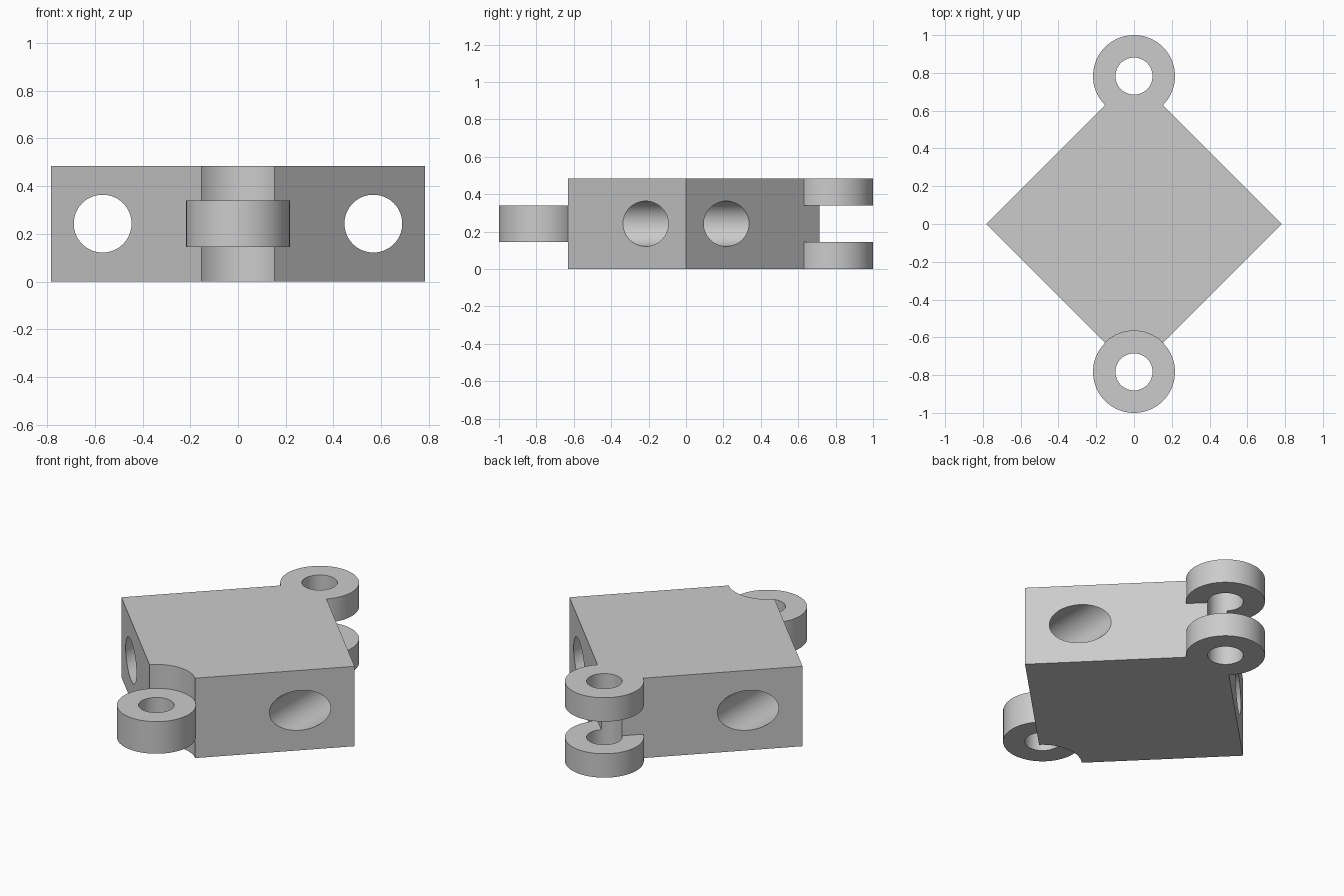
import bpy
import math

cube = bpy.data.objects.get("Cube")
if cube:
    bpy.data.objects.remove(cube)

HALF = 0.783       # half diagonal of the block, also the lug centre distance
HEIGHT = 0.485
LUG_R, BORE_R, HOLE_R = 0.217, 0.098, 0.121
LOW, HIGH = 0.145, 0.34    # knuckle split heights

grey = bpy.data.materials.new("plain grey")
grey.use_nodes = True
colour = (0.6, 0.6, 0.6, 1)
grey.diffuse_color = colour
grey.node_tree.nodes["Principled BSDF"].inputs["Base Color"].default_value = colour


def prism(name, radius, z0, z1, x=0, y=0, sides=96):
    """Upright prism between two heights."""
    bpy.ops.mesh.primitive_cylinder_add(vertices=sides, radius=radius, depth=z1 - z0,
                                        location=(x, y, (z0 + z1) / 2))
    ob = bpy.context.object
    ob.name = name
    ob.data.materials.append(grey)
    return ob


def combine(target, tool, operation):
    """Apply a boolean and discard the tool."""
    mod = target.modifiers.new(operation.lower(), 'BOOLEAN')
    mod.operation = operation
    mod.solver = 'EXACT'
    mod.object = tool
    bpy.context.view_layer.objects.active = target
    bpy.ops.object.modifier_apply(modifier=mod.name)
    bpy.data.objects.remove(tool)


# Square block standing on its diagonal
block = prism("hinged_link_block", HALF, 0, HEIGHT, sides=4)

# Clearance above and below the single front lug
for z0, z1 in ((-0.1, LOW), (HIGH, HEIGHT + 0.1)):
    combine(block, prism("clearance", LUG_R, z0, z1, y=-HALF), 'DIFFERENCE')

# Front lug and the two back fork lugs
for y, z0, z1 in ((-HALF, LOW, HIGH), (HALF, 0, LOW), (HALF, HIGH, HEIGHT)):
    combine(block, prism("lug", LUG_R, z0, z1, y=y), 'UNION')

# Vertical pin bores
for y in (-HALF, HALF):
    combine(block, prism("pin_bore", BORE_R, -0.1, HEIGHT + 0.1, y=y), 'DIFFERENCE')

# Horizontal through holes near the side corners
for x in (-0.567, 0.567):
    drill = prism("side_hole", HOLE_R, -1, 1, x=x)
    drill.location.z = HEIGHT / 2
    drill.rotation_euler.x = math.pi / 2
    bpy.context.view_layer.update()
    combine(block, drill, 'DIFFERENCE')

# Smooth round walls, crisp edges
bpy.ops.object.select_all(action='DESELECT')
block.select_set(True)
bpy.context.view_layer.objects.active = block
bpy.ops.object.shade_smooth_by_angle(angle=math.radians(25))
